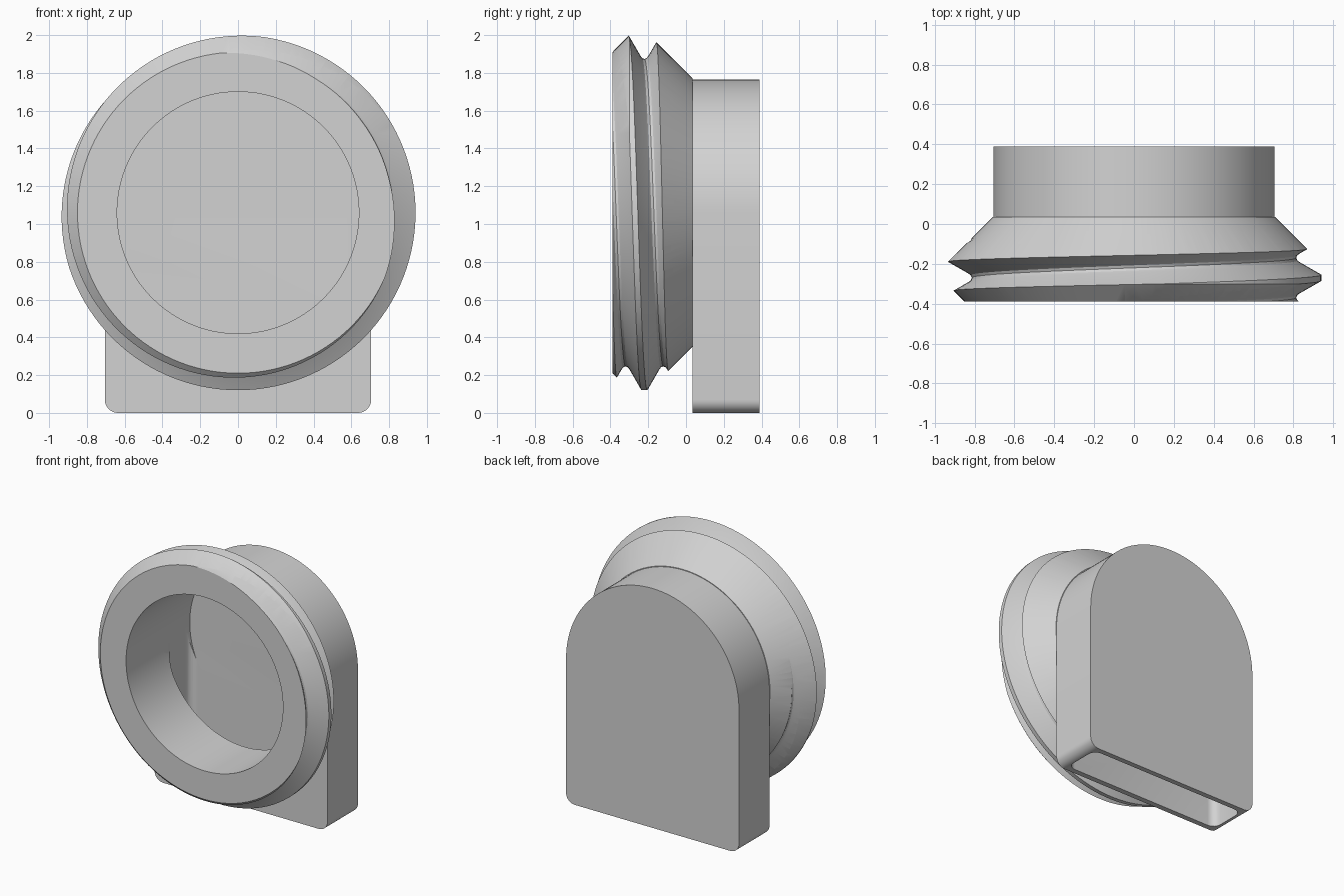
import bpy, bmesh
from math import sin, cos, pi, tau, radians

cube = bpy.data.objects.get("Cube")
if cube:
    bpy.data.objects.remove(cube)

CZ = 1.06            # height of the thread axis
BORE = 0.64          # inner radius
BACK, NECK, FRONT = 0.39, 0.035, -0.39
SEG = 120

grey = bpy.data.materials.new("light_grey")
grey.use_nodes = True
grey.diffuse_color = (0.65, 0.65, 0.65, 1)
grey.node_tree.nodes["Principled BSDF"].inputs["Base Color"].default_value = (0.65, 0.65, 0.65, 1)


def make(name, bm):
    bmesh.ops.recalc_face_normals(bm, faces=bm.faces)
    mesh = bpy.data.meshes.new(name)
    bm.to_mesh(mesh)
    bm.free()
    mesh.materials.append(grey)
    obj = bpy.data.objects.new(name, mesh)
    bpy.context.collection.objects.link(obj)
    return obj


def prism(name, points, offset):
    """Extrude a closed outline of 3D points along an offset."""
    bm = bmesh.new()
    face = bm.faces.new([bm.verts.new(p) for p in points])
    top = bmesh.ops.extrude_face_region(bm, geom=[face], use_keep_orig=True)
    verts = [g for g in top["geom"] if isinstance(g, bmesh.types.BMVert)]
    bmesh.ops.translate(bm, verts=verts, vec=offset)
    return make(name, bm)


def arc(cx, cy, r, start, end, steps):
    angles = [radians(start + (end - start) * i / steps) for i in range(steps + 1)]
    return [(cx + r * cos(a), cy + r * sin(a)) for a in angles]


def on_axis(r, a, y):
    return (r * sin(a), y, CZ + r * cos(a))


def lathe(name, profile):
    """Revolve a closed (y, radius) outline about the thread axis."""
    bm = bmesh.new()
    rings = [[bm.verts.new(on_axis(r, tau * i / SEG, y)) for y, r in profile] for i in range(SEG)]
    for i in range(SEG):
        a, b = rings[i], rings[(i + 1) % SEG]
        for j in range(len(profile)):
            k = (j + 1) % len(profile)
            bm.faces.new((a[j], a[k], b[k], b[j]))
    return make(name, bm)


def helix_solid(name, profile, pitch, y0, turns):
    """Endless screw; one pitch of the outline joins the next at the seam."""
    bm = bmesh.new()
    m = len(profile)
    cols = []
    for i in range(SEG):
        shift = y0 + pitch * i / SEG
        cols.append([bm.verts.new(on_axis(r, tau * i / SEG, shift + pitch * k + d))
                     for k in turns for d, r in profile])
    rows = len(cols[0])
    for i in range(SEG):
        last = i == SEG - 1
        a = cols[i]
        b = cols[0][m:] if last else cols[i + 1]
        for j in range(len(b) - 1):
            bm.faces.new((a[j], a[j + 1], b[j + 1], b[j]))
    # Close both ends with fans to the axis
    rim = [e for e in bm.edges if e.is_boundary]
    ends = [bm.verts.new((0, y, CZ)) for y in (-1.2, 0.7)]
    for e in rim:
        mid = (e.verts[0].co.y + e.verts[1].co.y) / 2
        bm.faces.new((*e.verts, ends[0] if mid < -0.25 else ends[1]))
    return make(name, bm)


def boolean(obj, tool, operation):
    mod = obj.modifiers.new("shape", 'BOOLEAN')
    mod.operation = operation
    mod.solver = 'EXACT'
    mod.object = tool
    bpy.context.view_layer.objects.active = obj
    bpy.ops.object.modifier_apply(modifier=mod.name)
    bpy.data.objects.remove(tool)


# Threaded collar: chamfered ring trimmed by an endless screw
collar = lathe("threaded_collar", [
    (FRONT, BORE), (FRONT, 0.85), (-0.28, 0.96), (-0.215, 0.96), (NECK, 0.71), (NECK, BORE)])
tooth = [(-0.015, 0.94), (0.015, 0.94), (0.077, 0.832), (0.087, 0.819),
         (0.1, 0.814), (0.113, 0.819), (0.123, 0.832)]
screw = helix_solid("screw_helper", tooth, 0.2, -0.32, range(-3, 3))
boolean(collar, screw, 'INTERSECT')

# Arched housing with rounded bottom corners
W, F = 0.705, 0.07
outline = arc(0, CZ, W, 0, 180, SEG // 2)
outline += arc(-W + F, F, F, 180, 270, 8) + arc(W - F, F, F, 270, 360, 8)
housing = prism("arched_housing", [(x, NECK, z) for x, z in outline], (0, BACK - NECK, 0))

# Slot open at the bottom, with rounded upright corners
y0, y1, R = 0.075, 0.352, 0.06
slot = []
for sx, cy, start in ((1, y1 - R, 0), (-1, y1 - R, 90), (-1, y0 + R, 180), (1, y0 + R, 270)):
    slot += arc(sx * (BORE - R), cy, R, start, start + 90, 6)
boolean(housing, prism("slot_cutter", [(x, y, -0.1) for x, y in slot], (0, 0, CZ + 0.1)), 'DIFFERENCE')

# Round bore running into the housing
bore = [on_axis(BORE, tau * i / SEG, -0.2) for i in range(SEG)]
boolean(housing, prism("bore_cutter", bore, (0, y1 + 0.2, 0)), 'DIFFERENCE')

for obj in (collar, housing):
    bpy.ops.object.select_all(action='DESELECT')
    obj.select_set(True)
    bpy.context.view_layer.objects.active = obj
    bpy.ops.object.shade_smooth_by_angle(angle=radians(25))
